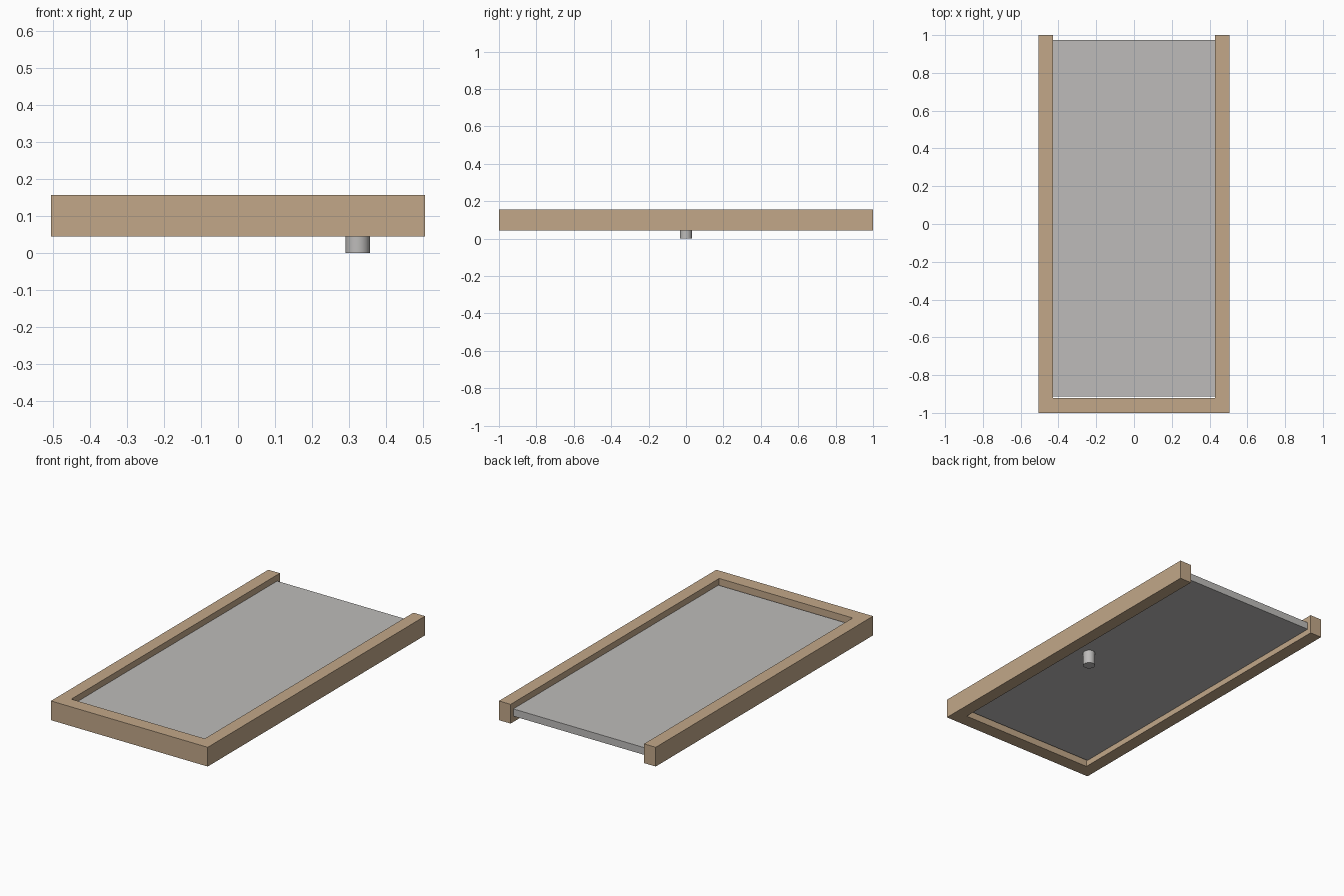
import bpy
import bmesh

if "Cube" in bpy.data.objects:
    bpy.data.objects.remove(bpy.data.objects["Cube"])


def material(name, color):
    m = bpy.data.materials.new(name)
    m.diffuse_color = (*color, 1)
    m.use_nodes = True
    m.node_tree.nodes["Principled BSDF"].inputs["Base Color"].default_value = m.diffuse_color
    return m


wood = material("light wood", (0.54, 0.39, 0.25))
grey = material("warm grey", (0.51, 0.50, 0.49))


def extruded(name, outline, z0, z1, mat):
    """Extrude a flat outline from z0 up to z1."""
    bm = bmesh.new()
    face = bm.faces.new([bm.verts.new((x, y, z0)) for x, y in outline])
    top = bmesh.ops.extrude_face_region(bm, geom=[face])["geom"]
    for v in top:
        if isinstance(v, bmesh.types.BMVert):
            v.co.z = z1
    bmesh.ops.recalc_face_normals(bm, faces=bm.faces)
    mesh = bpy.data.meshes.new(name)
    bm.to_mesh(mesh)
    bm.free()
    mesh.materials.append(mat)
    obj = bpy.data.objects.new(name, mesh)
    bpy.context.collection.objects.link(obj)
    return obj


# U-shaped wooden frame, open at the back
W, I = 0.505, 0.43
extruded("door_frame",
         [(-W, -1), (W, -1), (W, 1), (I, 1), (I, -0.92),
          (-I, -0.92), (-I, 1), (-W, 1)],
         0.045, 0.157, wood)

# Door panel, with a small gap at the closed end of the frame
P = 0.43
extruded("door_panel", [(-P, -0.912), (P, -0.912), (P, 0.975), (-P, 0.975)],
         0.079, 0.121, grey)

# Round knob under the panel
bpy.ops.mesh.primitive_cylinder_add(vertices=16, radius=0.033, depth=0.08,
                                    location=(0.323, 0, 0.04))
knob = bpy.context.object
knob.name = "door_knob"
knob.data.materials.append(grey)
bpy.ops.object.shade_smooth_by_angle()
